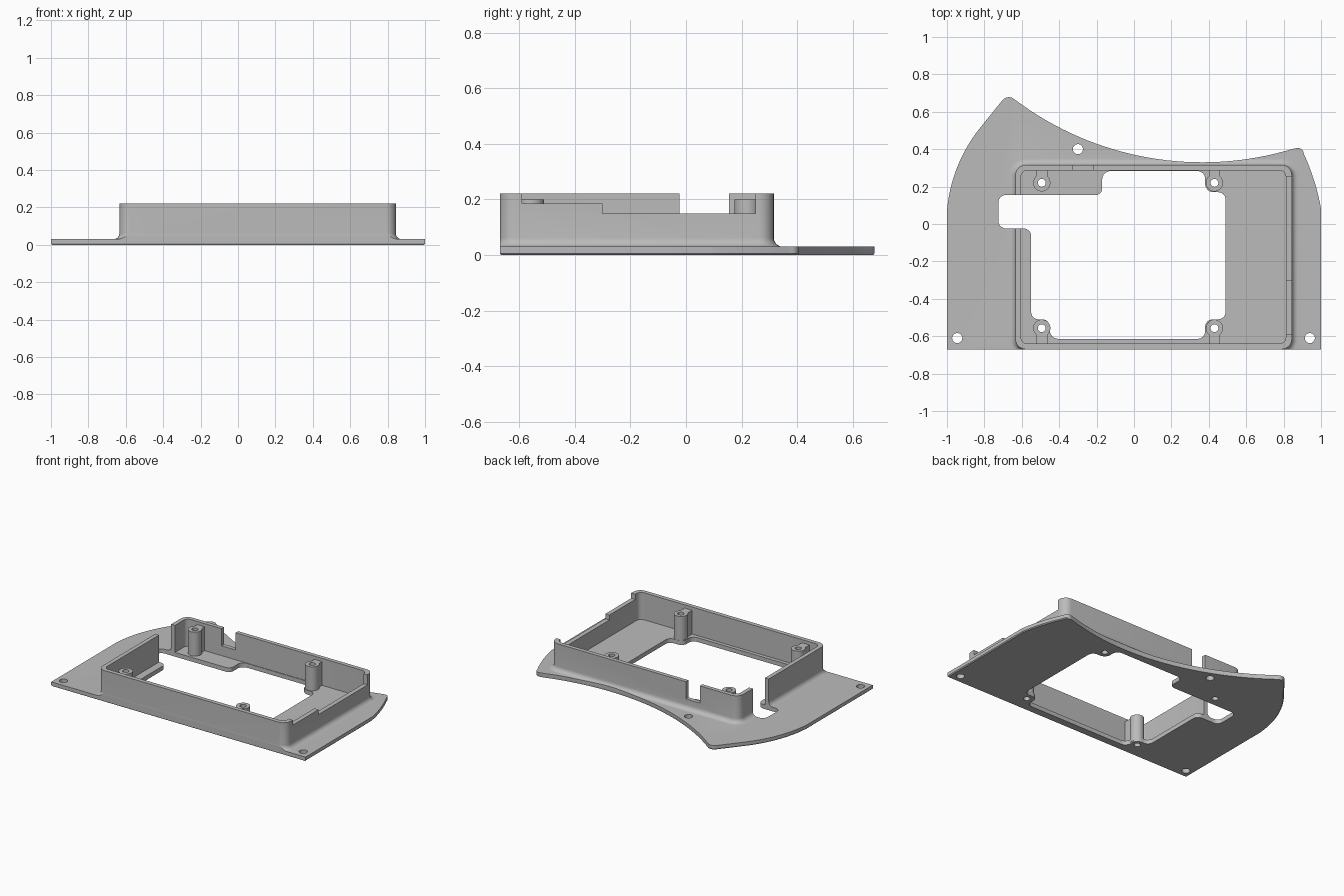
import bpy, bmesh, math
from mathutils import Vector

if "Cube" in bpy.data.objects:
    bpy.data.objects.remove(bpy.data.objects["Cube"])

grey = bpy.data.materials.new("light_grey")
grey.use_nodes = True
COLOR = (0.5, 0.5, 0.5, 1)
grey.diffuse_color = COLOR
grey.node_tree.nodes["Principled BSDF"].inputs["Base Color"].default_value = COLOR


def arc(a, b, c, n=12):
    """Points on the circular arc from a through b to c."""
    a, b, c = Vector(a), Vector(b), Vector(c)
    u, v = b - a, c - a
    d = 2 * (u.x * v.y - u.y * v.x)
    uu, vv = u.length_squared, v.length_squared
    o = a + Vector((v.y * uu - u.y * vv, u.x * vv - v.x * uu)) / d
    t0 = math.atan2(a.y - o.y, a.x - o.x)
    sweep = math.atan2(c.y - o.y, c.x - o.x) - t0
    turn = 1 if d > 0 else -1
    sweep = (sweep * turn) % math.tau * turn
    r = (a - o).length
    return [(o.x + r * math.cos(t0 + sweep * i / n), o.y + r * math.sin(t0 + sweep * i / n))
            for i in range(n + 1)]


def rounded(corners, n=6):
    """Polygon with each corner (x, y, radius) rounded; right-angled corners."""
    pts = []
    for i, (x, y, r) in enumerate(corners):
        p = Vector((x, y))
        before = (Vector(corners[i - 1][:2]) - p).normalized()
        after = (Vector(corners[(i + 1) % len(corners)][:2]) - p).normalized()
        o = p + (before + after) * r
        for k in range(n + 1):
            t = math.pi / 2 * k / n
            q = o - after * r * math.cos(t) - before * r * math.sin(t)
            pts.append((q.x, q.y))
    return pts


def rect(x0, x1, y0, y1, r):
    return rounded([(x0, y0, r), (x1, y0, r), (x1, y1, r), (x0, y1, r)])


def circle(x, y, r, n=32):
    return [(x + r * math.cos(math.tau * i / n), y + r * math.sin(math.tau * i / n))
            for i in range(n)]


def loft(name, layers):
    """Solid through a stack of (outline, z) layers."""
    bm = bmesh.new()
    rings = [[bm.verts.new((x, y, z)) for x, y in pts] for pts, z in layers]
    bm.faces.new(rings[0])
    bm.faces.new(rings[-1])
    for lo, hi in zip(rings, rings[1:]):
        for i in range(len(lo)):
            bm.faces.new((lo[i - 1], lo[i], hi[i], hi[i - 1]))
    bmesh.ops.recalc_face_normals(bm, faces=bm.faces)
    me = bpy.data.meshes.new(name)
    bm.to_mesh(me)
    bm.free()
    me.materials.append(grey)
    ob = bpy.data.objects.new(name, me)
    bpy.context.collection.objects.link(ob)
    return ob


def prism(name, pts, z0, z1):
    return loft(name, [(pts, z0), (pts, z1)])


def combine(target, other, operation):
    mod = target.modifiers.new("combine", "BOOLEAN")
    mod.operation, mod.solver, mod.object = operation, "EXACT", other
    bpy.context.view_layer.objects.active = target
    bpy.ops.object.modifier_apply(modifier=mod.name)
    bpy.data.objects.remove(other)


FLOOR, TOP, FRONT = 0.03, 0.222, -0.67

# Plate outline: straight front, curved sides, scooped back
outline = [(-1, FRONT), (1, FRONT)]
outline += arc((1, 0.08), (0.967, 0.22), (0.91, 0.37))
outline += arc((0.908, 0.375), (0.895, 0.4), (0.865, 0.405), 6)
outline += arc((0.85, 0.402), (0.35, 0.33), (-0.63, 0.66), 32)
outline += arc((-0.637, 0.665), (-0.675, 0.678), (-0.705, 0.66), 6)
outline += arc((-0.81, 0.53), (-0.943, 0.31), (-1, 0.07))
chamfered = [(x * 0.994, y * 0.994) for x, y in outline]
tray = loft("mounting_tray", [(chamfered, 0), (outline, 0.006), (outline, FLOOR)])

# Wall block with a concave fillet at its foot, trimmed to the plate
FILLET = 0.032
layers = []
for i in range(7):
    t = math.pi / 2 * i / 6
    off = FILLET * (1 - math.sin(t))
    z = FLOOR + FILLET * (1 - math.cos(t))
    layers.append((rect(-0.634 - off, 0.844 + off, FRONT - off, 0.316 + off, 0.055 + off), z))
layers.insert(0, (layers[0][0], 0.015))
layers.append((layers[-1][0], TOP))
walls = loft("walls", layers)
combine(walls, prism("trim", outline, -0.1, 0.5), "INTERSECT")
combine(tray, walls, "UNION")

# Pocket inside the walls
combine(tray, prism("pocket", rect(-0.604, 0.812, -0.64, 0.287, 0.035), FLOOR, 0.5), "DIFFERENCE")

# Large opening, with corner tabs and the cable slot through the side wall
opening = rounded([
    (-0.17, 0.283, .045), (0.38, 0.283, .04), (0.38, 0.17, .045), (0.49, 0.17, .04),
    (0.49, -0.51, .04), (0.38, -0.51, .04), (0.38, -0.614, .04), (-0.45, -0.614, .045),
    (-0.45, -0.51, .04), (-0.55, -0.51, .04), (-0.55, -0.024, .04), (-0.725, -0.024, .04),
    (-0.725, 0.155, .04), (-0.17, 0.155, .035)])
combine(tray, prism("opening", opening, -0.1, 0.5), "DIFFERENCE")

# Stepped cut-outs in the left wall and a notch in the back wall
for x0, x1, y0, y1, z in [(0.78, 0.9, -0.59, -0.25, 0.185), (0.78, 0.9, -0.3, 0.25, 0.15),
                          (-0.33, -0.22, 0.26, 0.36, 0.1)]:
    box = [(x0, y0), (x1, y0), (x1, y1), (x0, y1)]
    combine(tray, prism("cutout", box, z, 0.5), "DIFFERENCE")

# Screw posts, each tied to the nearest wall by a rib
for x in (-0.493, 0.43):
    for y, wall in ((0.22, 0.3), (-0.557, -0.655)):
        combine(tray, prism("post", circle(x, y, 0.046), 0.01, 0.2), "UNION")
        lo, hi = sorted((y, wall))
        rib = [(x - 0.03, lo), (x + 0.03, lo), (x + 0.03, hi), (x - 0.03, hi)]
        combine(tray, prism("rib", rib, 0.012, 0.199), "UNION")
        combine(tray, prism("bore", circle(x, y, 0.021), -0.1, 0.5), "DIFFERENCE")

# Plate screw holes
for x, y in [(-0.945, -0.61), (0.94, -0.61), (-0.3, 0.4)]:
    combine(tray, prism("screw_hole", circle(x, y, 0.027), -0.1, 0.5), "DIFFERENCE")

bpy.ops.object.select_all(action="DESELECT")
tray.select_set(True)
bpy.context.view_layer.objects.active = tray
bpy.ops.object.shade_smooth_by_angle(angle=math.radians(30))
